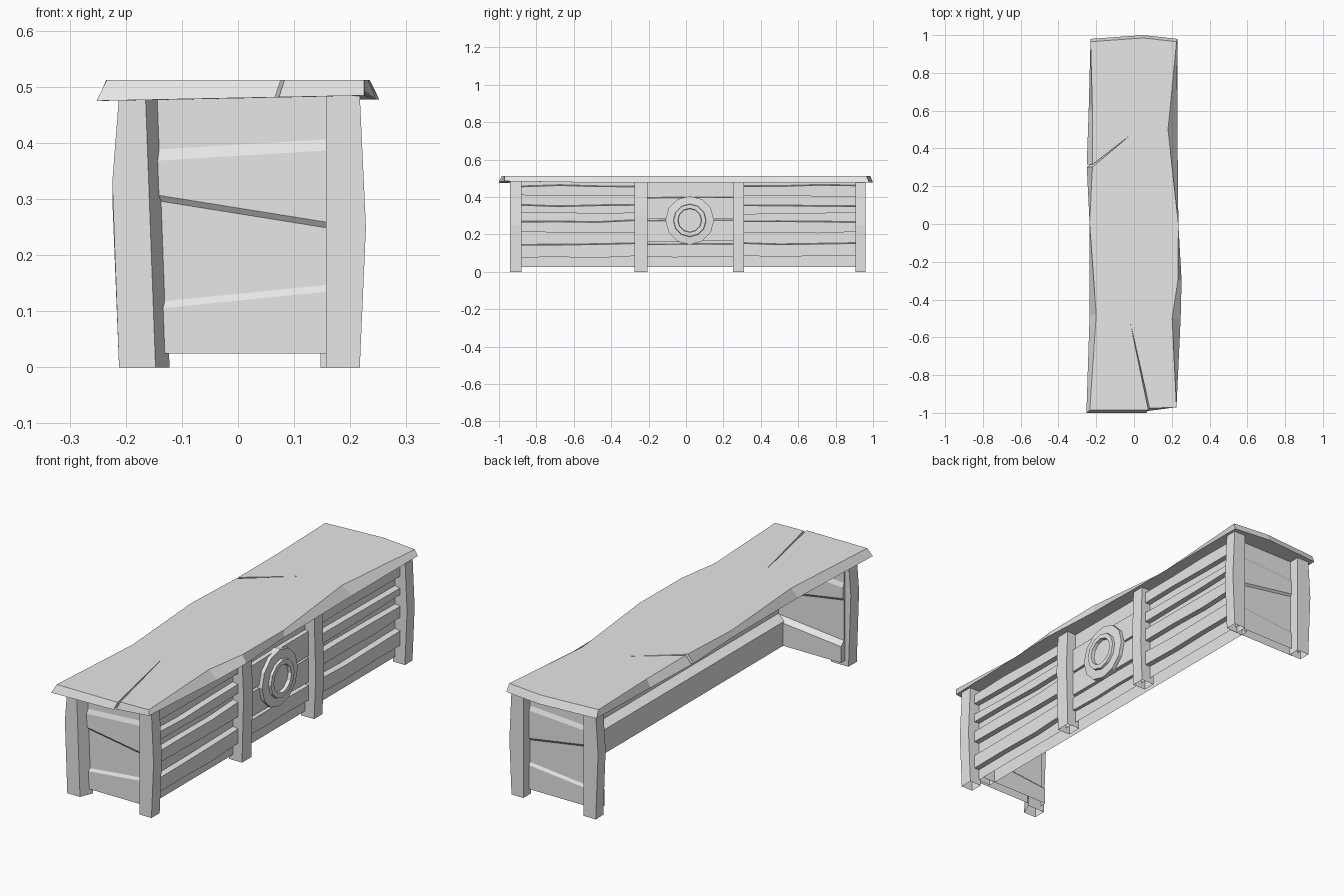
import bpy, bmesh, math, random
from mathutils import Vector

random.seed(4)
default_cube = bpy.data.objects.get("Cube")
if default_cube:
    bpy.data.objects.remove(default_cube, do_unlink=True)

# One plain material
grey = bpy.data.materials.new("plain_grey")
grey.use_nodes = True
colour = (0.8, 0.8, 0.8, 1)
grey.diffuse_color = colour
grey.node_tree.nodes["Principled BSDF"].inputs["Base Color"].default_value = colour


def loft(name, rings):
    """Join matching rings of points; faces resting on the ground stay open."""
    mesh = bmesh.new()
    loops = [[mesh.verts.new(Vector(point)) for point in ring] for ring in rings]
    count = len(loops[0])
    for lower, upper in zip(loops, loops[1:]):
        for i in range(count):
            j = (i + 1) % count
            mesh.faces.new((lower[i], lower[j], upper[j], upper[i]))
    mesh.faces.new(list(reversed(loops[0])))
    mesh.faces.new(loops[-1])
    bmesh.ops.recalc_face_normals(mesh, faces=mesh.faces[:])
    resting = [face for face in mesh.faces if max(v.co.z for v in face.verts) < 0.03]
    bmesh.ops.delete(mesh, geom=resting, context="FACES")
    data = bpy.data.meshes.new(name)
    mesh.to_mesh(data)
    mesh.free()
    data.materials.append(grey)
    part = bpy.data.objects.new(name, data)
    bpy.context.collection.objects.link(part)
    return part


def post(name, inner, outer, front, back, bulge, bulge_height, twist=0, lean=0):
    """Upright with a bulging outer face; twist skews its inner face."""
    rings = []
    for height, swell in ((0, 0), (bulge_height, bulge), (0.485, 0)):
        side = math.copysign(1, outer)
        shift = lean * height
        rings.append([
            (inner + shift, front, height),
            (outer + side * swell, front, height),
            (outer + side * swell, back, height),
            (inner + shift + twist, back, height),
        ])
    return loft(name, rings)


def board(name, start, end, low, high, face, wobble):
    """Raised board with flat underside and uneven long edges."""
    rings = []
    steps = 3
    for i in range(steps + 1):
        y = start + (end - start) * i / steps
        bottom = low + random.uniform(-wobble, wobble)
        top = high + random.uniform(-wobble, wobble)
        rings.append([
            (0.16, y, bottom), (face, y, bottom),
            (face, y, top - 0.006), (0.16, y, top),
        ])
    return loft(name, rings)


def end_panel(name, turn, right, left):
    """Three overlapping slanted boards in one sheet, relief on both sides."""
    rings = []
    for x in (right, left):
        low, gap, high = 0.119 + 0.1 * x, 0.274 - 0.16 * x, 0.377 + 0.06 * x
        outside = [
            (-0.898, 0.025), (-0.898, low), (-0.89, low + 0.012), (-0.89, gap),
            (-0.898, gap + 0.01), (-0.898, high), (-0.89, high + 0.02), (-0.89, 0.485),
        ]
        inside = [
            (-0.872, 0.485), (-0.872, high + 0.02), (-0.864, high), (-0.864, gap + 0.01),
            (-0.872, gap), (-0.872, low + 0.02), (-0.85, low), (-0.85, 0.025),
        ]
        section = outside + inside
        if turn:
            rings.append([(x, 0.02 - y, z) for y, z in section])
        else:
            rings.append([(x, y, z) for y, z in section])
    return loft(name, rings)


# Counter top: uneven plank with two splits; third value pulls in the upper edge
outline = [
    (0.225, -0.97, 0), (0.247, -0.5, 0.045), (0.252, -0.3, 0.02), (0.235, 0, 0),
    (0.23, 0.5, 0.05), (0.23, 0.98, 0.005), (0.05, 1, 0), (-0.23, 0.98, 0),
    (-0.24, 0.6, 0.02), (-0.25, 0.315, 0.03), (-0.02, 0.47, 0), (-0.25, 0.302, 0.03),
    (-0.235, 0, 0), (-0.235, -0.48, 0.035), (-0.252, -1, 0.018),
    (0.066, -1, -0.01), (-0.02, -0.52, 0), (0.073, -0.99, -0.01),
]
under, upper = [], []
for x, y, inset in outline:
    under.append((x, y, 0.48 + 0.02 * x if y < -0.9 else 0.477))
    pull = 0.015 if abs(y) > 0.975 else 0
    upper.append((x - math.copysign(inset, x * inset), y - math.copysign(pull, y), 0.512))
loft("counter_top", [under, upper])

# Posts
post("front_left_post", 0.157, 0.217, -0.94, -0.88, 0.011, 0.25)
post("front_right_post", -0.147, -0.212, -0.94, -0.88, 0.012, 0.33, 0.025, -0.037)
post("back_left_post", 0.157, 0.217, 0.905, 0.96, 0.011, 0.25)
post("back_right_post", -0.15, -0.212, 0.905, 0.96, 0.012, 0.3)
post("middle_front_post", 0.147, 0.213, -0.275, -0.207, 0.008, 0.3)
post("middle_back_post", 0.147, 0.213, 0.25, 0.31, 0.008, 0.2)

# End panels
end_panel("front_end_panel", False, -0.195, 0.166)
end_panel("back_end_panel", True, -0.195, 0.166)

# Long side wall, its lower board standing proud on the inner face
wall = [(0.167, 0.025), (0.167, 0.485), (0.14, 0.485), (0.14, 0.155), (0.1, 0.135), (0.1, 0.025)]
loft("side_wall", [[(x, y, z) for x, z in wall] for y in (-0.885, 0.905)])

# Raised boards in the outer bays
bays = {"front": (-0.884, -0.26), "back": (0.3, 0.907)}
courses = [(0.08, 0.153), (0.21, 0.275), (0.312, 0.358), (0.405, 0.465)]
for bay, (start, end) in bays.items():
    for number, (low, high) in enumerate(courses):
        board(f"{bay}_bay_board_{number}", start, end, low, high, 0.193, 0.006)

# Flatter boards in the middle bay
for number, (low, high) in enumerate([(0.08, 0.153), (0.162, 0.277), (0.283, 0.4)]):
    board(f"middle_bay_board_{number}", -0.22, 0.26, low, high, 0.183, 0.003)

# Round boss on the middle bay
sides = 12
boss = [(0.13, 0.16), (0.13, 0.2), (0.088, 0.203), (0.086, 0.214), (0.064, 0.214), (0.062, 0.198)]
rings = []
for radius, x in boss:
    angles = [math.tau * i / sides for i in range(sides)]
    rings.append([(x, 0.02 + radius * math.cos(a), 0.275 + radius * math.sin(a)) for a in angles])
loft("round_boss", rings)
